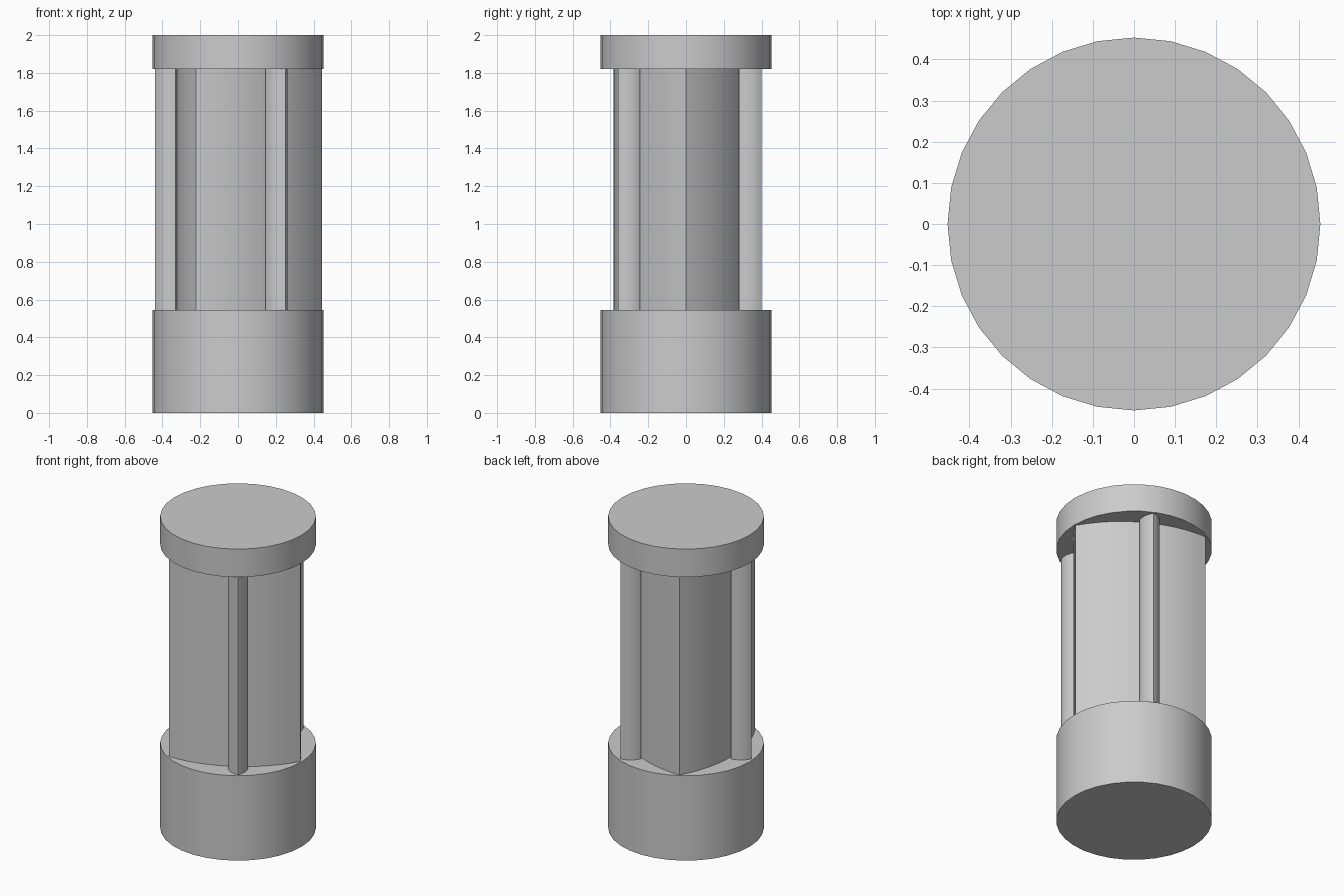
import bpy, bmesh
from math import cos, sin, atan2, pi, radians, sqrt

if "Cube" in bpy.data.objects:
    bpy.data.objects.remove(bpy.data.objects["Cube"])

LOW, HIGH, TOP = 0.545, 1.82, 2.0


def prism(name, pts, z0, z1):
    """Extrude a flat outline from z0 to z1."""
    bm = bmesh.new()
    face = bm.faces.new([bm.verts.new((x, y, z0)) for x, y in pts])
    ext = bmesh.ops.extrude_face_region(bm, geom=[face])
    for v in ext["geom"]:
        if isinstance(v, bmesh.types.BMVert):
            v.co.z = z1
    bmesh.ops.recalc_face_normals(bm, faces=bm.faces)
    me = bpy.data.meshes.new(name)
    bm.to_mesh(me)
    bm.free()
    ob = bpy.data.objects.new(name, me)
    bpy.context.collection.objects.link(ob)
    bpy.ops.object.select_all(action='DESELECT')
    ob.select_set(True)
    bpy.context.view_layer.objects.active = ob
    bpy.ops.object.shade_smooth_by_angle(angle=radians(30))
    return ob


def circle(r, n=32):
    return [(r * cos(2 * pi * i / n), r * sin(2 * pi * i / n)) for i in range(n)]


def rounded_triangle(r, cx, cy, turn, n):
    """Constant-width triangle: each side is an arc about the opposite corner."""
    width = r * sqrt(3)
    pts = []
    for k in range(3):
        a = turn + k * 2 * pi / 3
        px, py = cx + r * cos(a + 4 * pi / 3), cy + r * sin(a + 4 * pi / 3)
        for i in range(n):
            t = a + pi / 6 + pi / 3 * i / n - 0
            t = a + pi / 3 + (i / n - 0.5) * pi / 3
            pts.append((px + width * cos(t), py + width * sin(t)))
    return pts


# Round end drums
prism("base_drum", circle(0.453), 0, LOW)
prism("top_cap", circle(0.453), HIGH, TOP)

# Core with three bowed sides
prism("core", rounded_triangle(0.444, 0, 0, 0, 12), LOW, HIGH)

# Small matching ribs in front of each side
R_RIB, TIP = 0.068, 0.44
for k in range(3):
    a = radians(65 + 120 * k)
    d = TIP - R_RIB
    prism(f"rib_{k + 1}", rounded_triangle(R_RIB, d * cos(a), d * sin(a), a, 8), LOW, HIGH)
